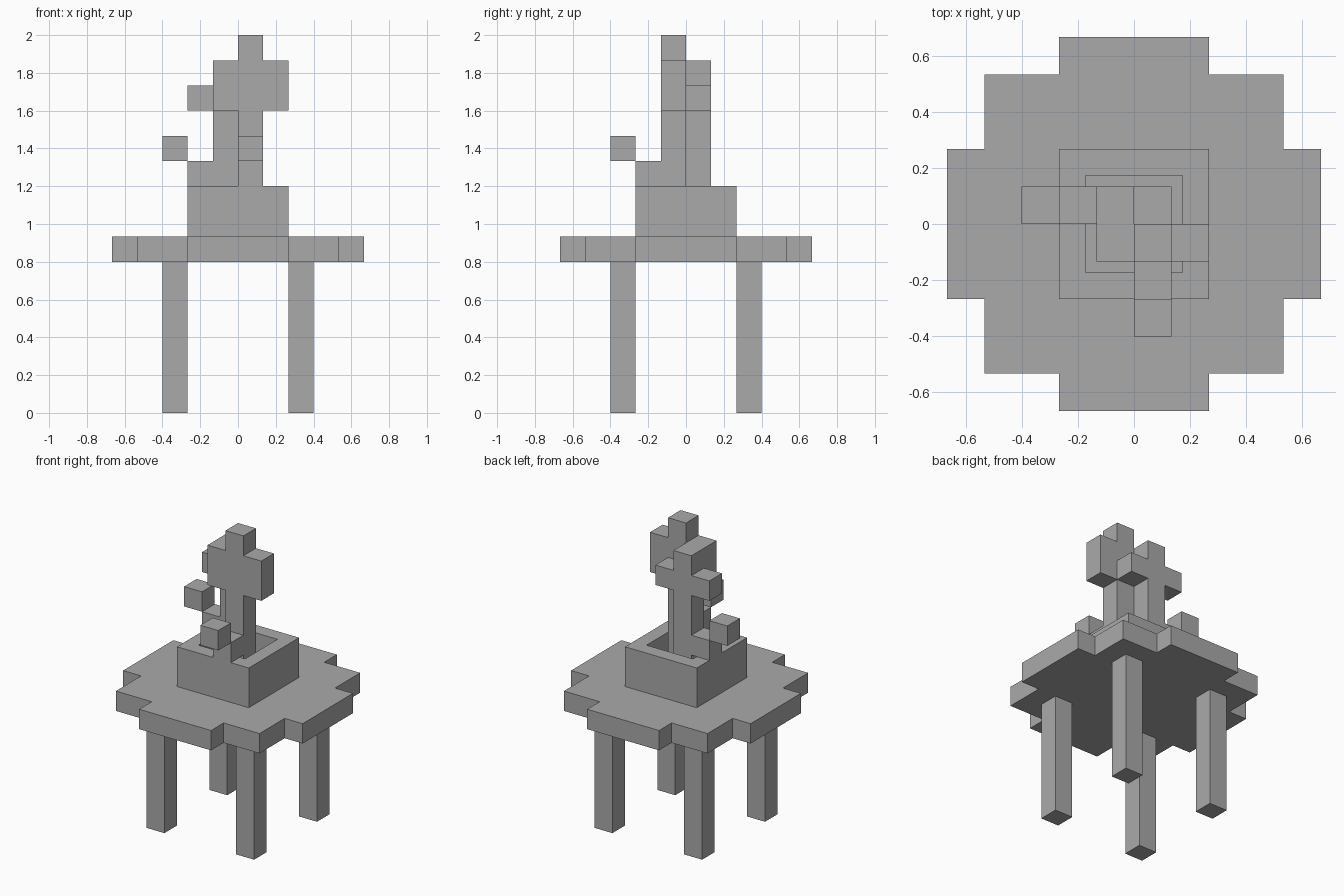
import bpy
import bmesh
from mathutils import Vector

if "Cube" in bpy.data.objects:
    bpy.data.objects.remove(bpy.data.objects["Cube"], do_unlink=True)

U = 2 / 15  # edge of one block

grey = bpy.data.materials.new("plain grey")
grey.use_nodes = True
grey.diffuse_color = (0.4, 0.4, 0.4, 1)
grey.node_tree.nodes["Principled BSDF"].inputs["Base Color"].default_value = grey.diffuse_color


def finish(name, bm):
    """Scale from blocks to units and link the part."""
    bmesh.ops.scale(bm, vec=(U, U, U), verts=bm.verts)
    bmesh.ops.recalc_face_normals(bm, faces=bm.faces)
    mesh = bpy.data.meshes.new(name)
    bm.to_mesh(mesh)
    bm.free()
    mesh.materials.append(grey)
    obj = bpy.data.objects.new(name, mesh)
    bpy.context.collection.objects.link(obj)


def prism(name, outline, direction):
    """Extrude a flat outline along a direction."""
    bm = bmesh.new()
    face = bm.faces.new([bm.verts.new(p) for p in outline])
    out = bmesh.ops.extrude_face_region(bm, geom=[face], use_keep_orig=True)
    verts = [g for g in out["geom"] if isinstance(g, bmesh.types.BMVert)]
    bmesh.ops.translate(bm, vec=Vector(direction), verts=verts)
    finish(name, bm)


def box(name, x, y, z, w=1, d=1, h=1):
    base = [(x, y, z), (x + w, y, z), (x + w, y + d, z), (x, y + d, z)]
    prism(name, base, (0, 0, h))


# Table: four legs and a stepped round top
for side, x in (("left", 2), ("right", -3)):
    for end, y in (("front", -3), ("back", 2)):
        box(f"{end}_{side}_leg", x, y, 0, h=6)

quarter = [(5, 2), (4, 2), (4, 4), (2, 4), (2, 5)]
half = quarter + [(-x, y) for x, y in reversed(quarter)]
rim = half + [(-x, -y) for x, y in half]
prism("table_top", [(x, y, 6) for x, y in rim], (0, 0, 1))

# Pot: square block with its top inset and sunk to the soil
bm = bmesh.new()
bmesh.ops.create_cube(bm, size=2)
bmesh.ops.scale(bm, vec=(2, 2, 1), verts=bm.verts)
bmesh.ops.translate(bm, vec=(0, 0, 8), verts=bm.verts)
bm.normal_update()
top = max(bm.faces, key=lambda f: f.calc_center_median().z)
bmesh.ops.inset_region(bm, faces=[top], thickness=1)
out = bmesh.ops.extrude_face_region(bm, geom=[top])
sunk = [g for g in out["geom"] if isinstance(g, bmesh.types.BMVert)]
bmesh.ops.translate(bm, vec=(0, 0, -1), verts=sunk)
if top.is_valid:
    bmesh.ops.delete(bm, geom=[top], context="FACES_ONLY")
finish("pot", bm)


def flower(name, x, y, arm_top, tip):
    """Stem with a cross-shaped head, one block thick."""
    right = [(1, 8), (1, 12), (2, 12), (2, arm_top), (1, arm_top), (1, tip)]
    outline = right + [(1 - a, b) for a, b in reversed(right)]
    prism(name, [(x + a, y, b) for a, b in outline], (0, 1, 0))


# Two tall flowers
flower("front_flower", 0, -1, 14, 15)
flower("back_flower", -1, 0, 13, 14)

# Two small buds leaning over the rim
box("front_bud_stem", 0, -2, 9)
box("front_bud", 0, -3, 10)
box("right_bud_stem", -2, 0, 9)
box("right_bud", -3, 0, 10)
